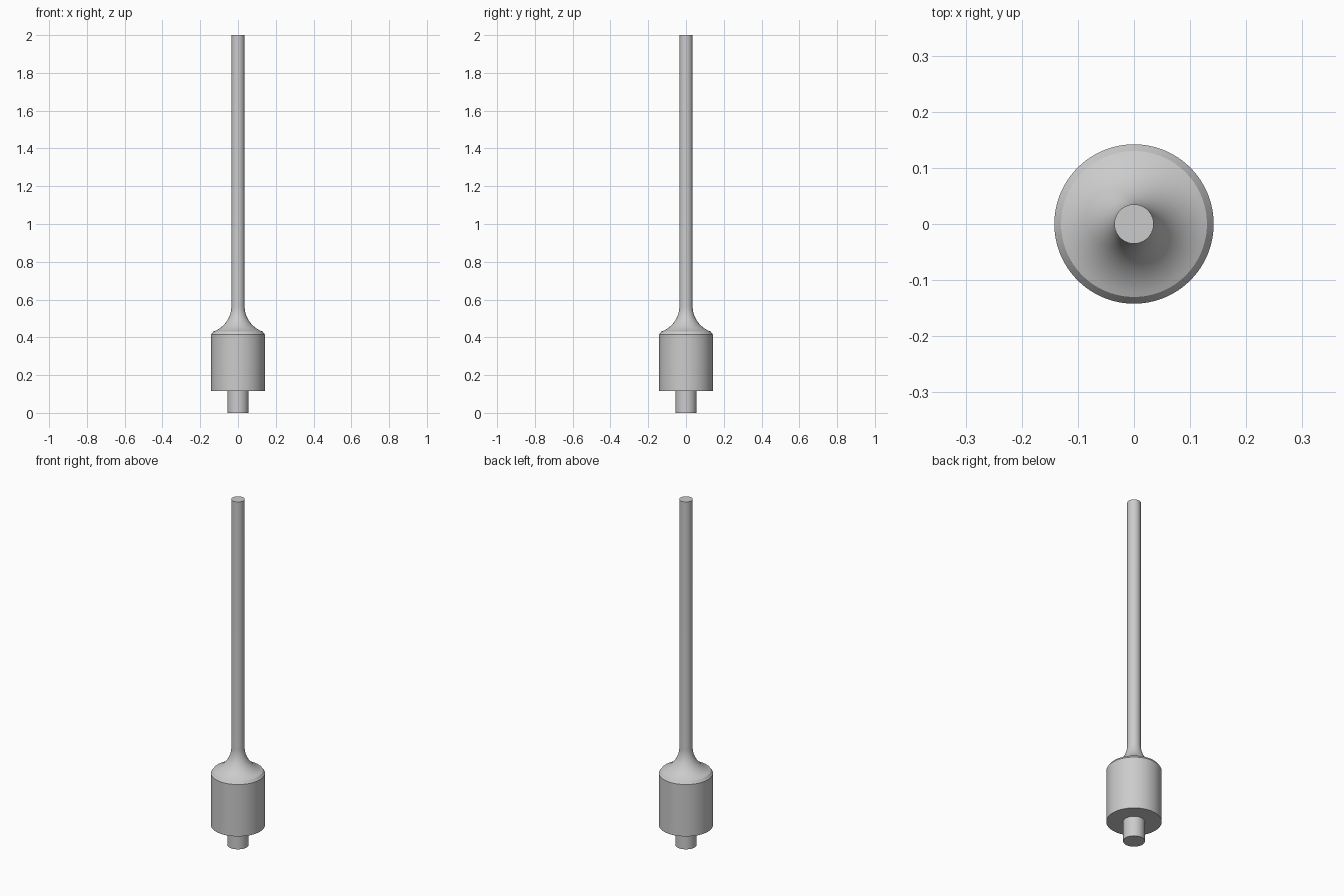
import bpy
import bmesh
from math import acos, cos, sin, pi, radians

cube = bpy.data.objects.get("Cube")
if cube:
    bpy.data.objects.remove(cube, do_unlink=True)

SEGMENTS = 96
ARC_STEPS = 16
STUB_R, BODY_R, NECK_R, ROD_R = 0.056, 0.142, 0.13, 0.035
BODY_Z, SHOULDER_Z, FLARE_Z, TOP_Z = 0.115, 0.415, 0.565, 2.0
FLARE_R = 0.142

# Metal material
metal = bpy.data.materials.new("plain grey")
metal.use_nodes = True
grey = (0.6, 0.6, 0.6, 1)
metal.diffuse_color = grey
metal.node_tree.nodes["Principled BSDF"].inputs["Base Color"].default_value = grey

# Stub and cylindrical body
profile = [(0, 0), (STUB_R, 0), (STUB_R, BODY_Z), (BODY_R, BODY_Z), (BODY_R, SHOULDER_Z)]

# Concave flare from the chamfered shoulder up to the rod
centre_x = ROD_R + FLARE_R
sweep = acos((centre_x - NECK_R) / FLARE_R)
for i in range(ARC_STEPS + 1):
    a = sweep * (1 - i / ARC_STEPS)
    profile.append((centre_x - FLARE_R * cos(a), FLARE_Z - FLARE_R * sin(a)))

# Long rod with a flat end
profile += [(ROD_R, TOP_Z), (0, TOP_Z)]

# Revolve the outline around the vertical axis
bm = bmesh.new()
verts = [bm.verts.new((r, 0, z)) for r, z in profile]
edges = [bm.edges.new(pair) for pair in zip(verts, verts[1:])]
bmesh.ops.spin(bm, geom=verts + edges, cent=(0, 0, 0), axis=(0, 0, 1),
               angle=2 * pi, steps=SEGMENTS)
bmesh.ops.remove_doubles(bm, verts=bm.verts, dist=0.00001)
bmesh.ops.recalc_face_normals(bm, faces=bm.faces)
mesh = bpy.data.meshes.new("flared_rod")
bm.to_mesh(mesh)
bm.free()
mesh.materials.append(metal)

rod = bpy.data.objects.new("flared_rod", mesh)
bpy.context.collection.objects.link(rod)
bpy.ops.object.select_all(action="DESELECT")
rod.select_set(True)
bpy.context.view_layer.objects.active = rod
bpy.ops.object.shade_smooth_by_angle(angle=radians(25))
